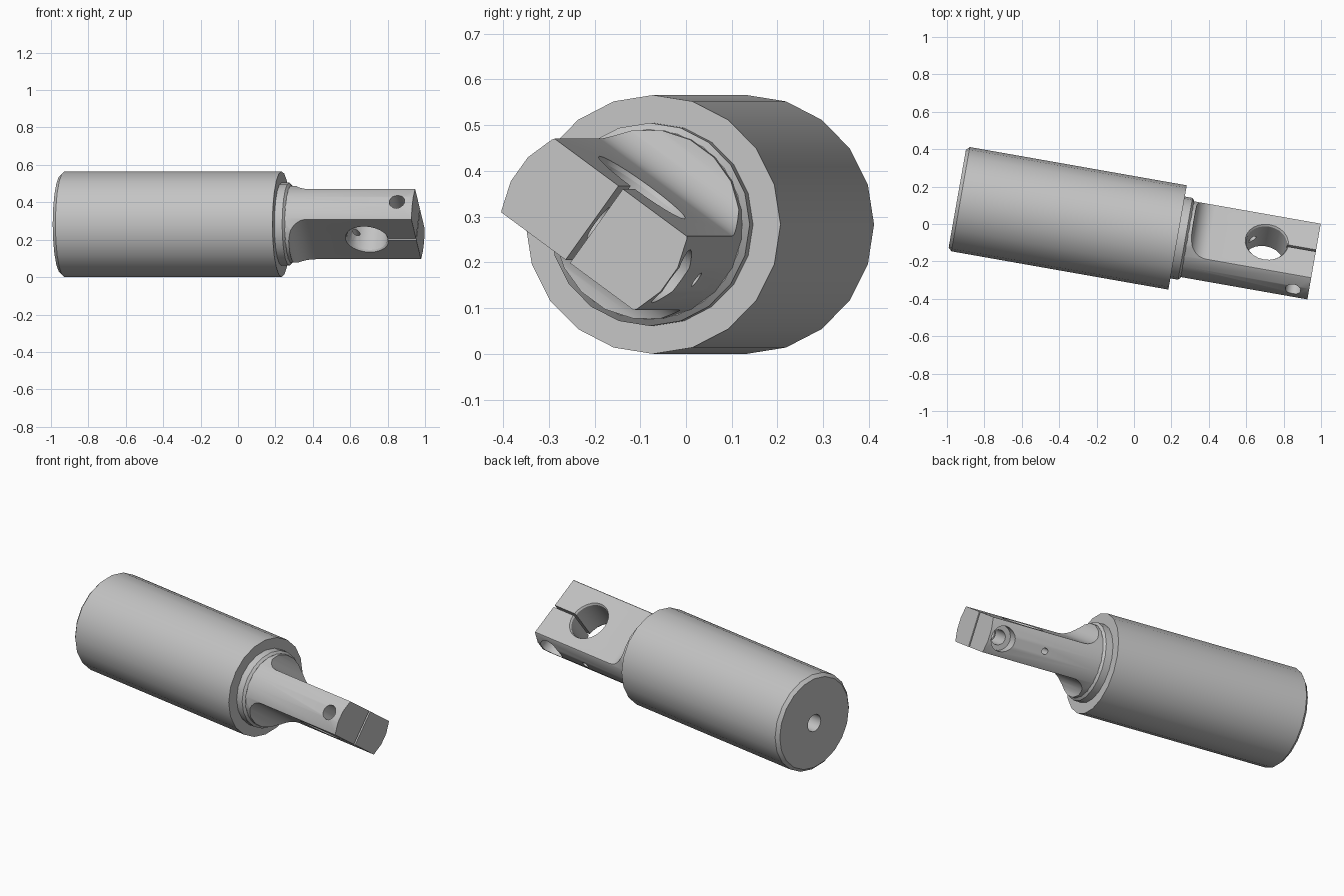
import bpy, bmesh, math
from mathutils import Matrix

if "Cube" in bpy.data.objects:
    bpy.data.objects.remove(bpy.data.objects["Cube"])

steel = bpy.data.materials.new("grey steel")
steel.use_nodes = True
GREY = (0.55, 0.55, 0.55, 1)
steel.diffuse_color = GREY
steel.node_tree.nodes["Principled BSDF"].inputs["Base Color"].default_value = GREY

SIDES = 20
BAR_R, HALF_THICK, TIP = 0.208, 0.1, 0.741
BORE_X, BOLT_X, PIN_X = 0.474, 0.656, 0.395


def make(name, bm):
    bmesh.ops.recalc_face_normals(bm, faces=bm.faces)
    mesh = bpy.data.meshes.new(name)
    bm.to_mesh(mesh)
    bm.free()
    mesh.materials.append(steel)
    ob = bpy.data.objects.new(name, mesh)
    bpy.context.collection.objects.link(ob)
    return ob


def turned(name, profile, axis="X", phase=0.0, sides=SIDES):
    """Solid of revolution from (position, radius) pairs."""
    bm = bmesh.new()
    rings = []
    for pos, r in profile:
        ring = []
        for i in range(sides):
            a = math.tau * i / sides + phase
            c, s = r * math.cos(a), r * math.sin(a)
            co = {"X": (pos, c, s), "Y": (c, pos, s), "Z": (c, s, pos)}[axis]
            ring.append(bm.verts.new(co))
        rings.append(ring)
    for lo, hi in zip(rings, rings[1:]):
        for i in range(sides):
            j = (i + 1) % sides
            bm.faces.new((lo[i], lo[j], hi[j], hi[i]))
    bm.faces.new(rings[0])
    bm.faces.new(rings[-1])
    return make(name, bm)


def prism(name, outline, half_width):
    """Outline in x and z, extruded along y."""
    bm = bmesh.new()
    near = [bm.verts.new((x, -half_width, z)) for x, z in outline]
    far = [bm.verts.new((x, half_width, z)) for x, z in outline]
    n = len(outline)
    for i in range(n):
        j = (i + 1) % n
        bm.faces.new((near[i], near[j], far[j], far[i]))
    bm.faces.new(near)
    bm.faces.new(far)
    return make(name, bm)


def cut(target, cutter):
    cutter.hide_render = True
    mod = target.modifiers.new("cut", "BOOLEAN")
    mod.operation, mod.solver, mod.object = "DIFFERENCE", "EXACT", cutter
    bpy.context.view_layer.objects.active = target
    bpy.ops.object.modifier_apply(modifier=mod.name)
    bpy.data.objects.remove(cutter)


# Round body with a chamfered back edge and a stepped collar in front
body = turned("body", [(-1.196, 0.265), (-1.178, 0.283), (0, 0.283),
                       (0, 0.222), (0.042, 0.222), (0.054, 0.208)])
cut(body, turned("centre_hole", [(-1.3, 0.05), (-1.08, 0.05), (-1.05, 0.005)]))

# Clamp bar, a round bar milled flat on two sides with filleted shoulders
bar = turned("clamp_bar", [(0.03, BAR_R), (TIP, BAR_R)], phase=math.pi / SIDES)
fillet = 0.1
for side in (1, -1):
    outline = [(0.9, 0.3), (0.9, HALF_THICK)]
    for i in range(9):
        a = math.pi / 2 * i / 8
        outline.append((0.17 - fillet * math.sin(a),
                        HALF_THICK + fillet * (1 - math.cos(a))))
    outline.append((0.07, 0.3))
    cut(bar, prism("flat_cutter", [(x, side * z) for x, z in outline], 0.4))

# Clamp bore with chamfered rims
bore = turned("bore_cutter", [(-0.12, 0.13), (-0.09, 0.11), (0.09, 0.11), (0.12, 0.13)],
              axis="Z", sides=24)
bore.data.transform(Matrix.Translation((BORE_X, 0, 0)))
cut(bar, bore)

# Slit from the bore to the tip
slit = prism("slit_cutter", [(BORE_X, -0.3), (0.9, -0.3), (0.9, 0.3), (BORE_X, 0.3)], 0.006)
cut(bar, slit)

# Bolt hole with a counterbore, and a small pin hole into the bore
for x, profile in ((BOLT_X, [(-0.3, 0.042), (0.14, 0.042), (0.14, 0.072), (0.3, 0.072)]),
                   (PIN_X, [(0.04, 0.018), (0.3, 0.018)])):
    hole = turned("hole_cutter", profile, axis="Y")
    hole.data.transform(Matrix.Translation((x, 0, 0)))
    cut(bar, hole)

# Roll the flats, swing the axis and set the part on the ground
place = (Matrix.Translation((0.233, -0.072, 0.283))
         @ Matrix.Rotation(math.radians(-10), 4, "Z")
         @ Matrix.Rotation(math.radians(-36), 4, "X"))
for ob in (body, bar):
    ob.data.transform(place)
    bpy.ops.object.select_all(action="DESELECT")
    ob.select_set(True)
    bpy.context.view_layer.objects.active = ob
    bpy.ops.object.shade_smooth_by_angle(angle=math.radians(30))
